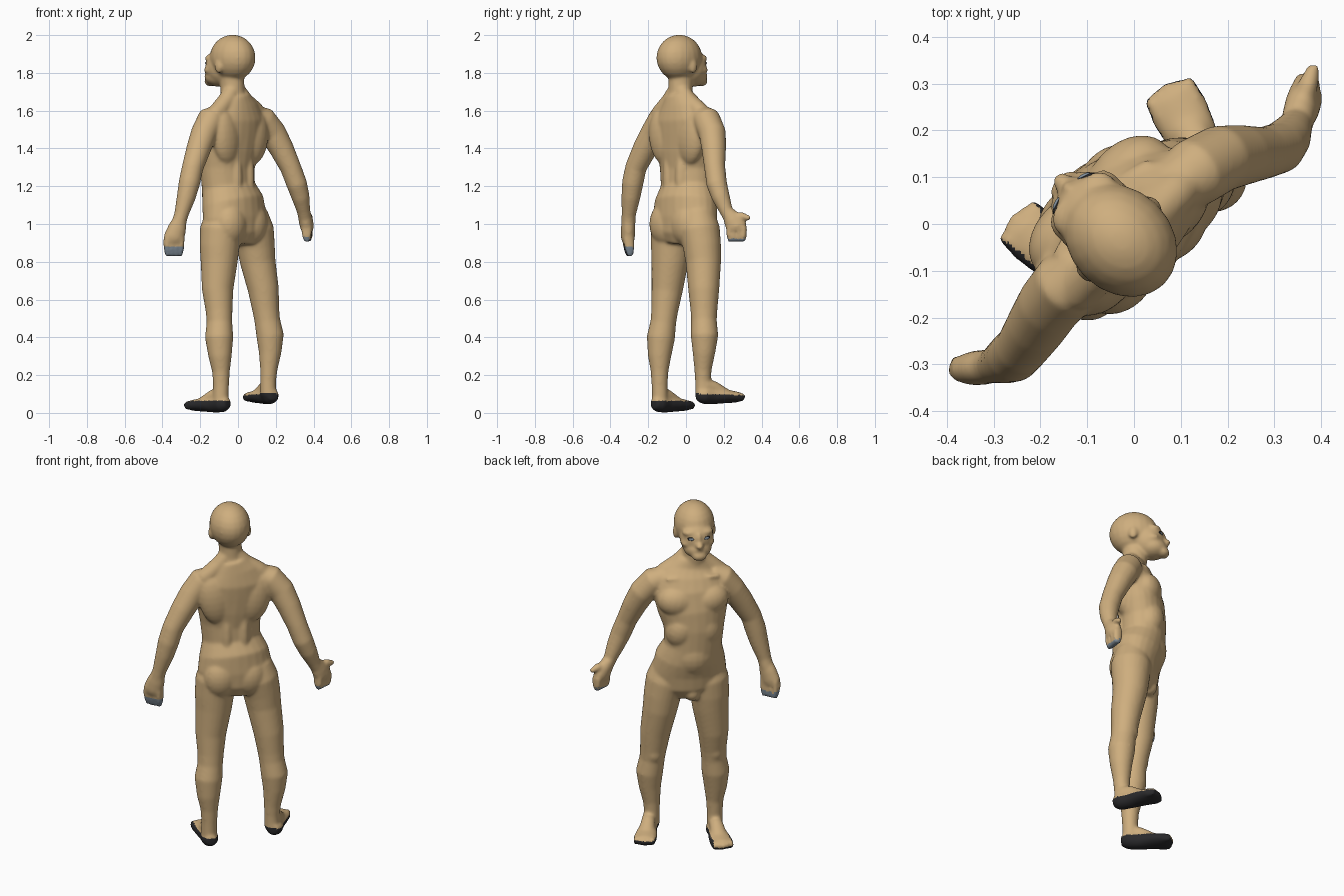
import bpy, bmesh, math
from mathutils import Vector, Matrix

LEFT = Vector((-1, -1, 0)).normalized()    # figure's own left
FWD = Vector((-1, 1, 0)).normalized()      # direction the figure faces
UP = Vector((0, 0, 1))


def P(u, d, z):
    """Body coordinates (left, forward, up) to world."""
    return LEFT * u + FWD * d + UP * z


def mat(name, rgb):
    m = bpy.data.materials.new(name)
    m.diffuse_color = (*rgb, 1)
    return m


skin = mat("tan skin", (0.62, 0.425, 0.21))
dark = mat("dark sole", (0.022, 0.022, 0.024))
grey = mat("blue grey", (0.22, 0.27, 0.32))

bm = bmesh.new()


def tube(rings, side=LEFT, n=24):
    """Closed loft through (centre, half width along side, half depth)."""
    loops = []
    for i, (c, a, b) in enumerate(rings):
        t = (rings[min(i + 1, len(rings) - 1)][0] - rings[max(i - 1, 0)][0]).normalized()
        s = (side - t * side.dot(t)).normalized()
        v = t.cross(s)
        loops.append([bm.verts.new(c + s * (a * math.cos(k * math.tau / n)) + v * (b * math.sin(k * math.tau / n)))
                      for k in range(n)])
    for p, q in zip(loops, loops[1:]):
        for k in range(n):
            bm.faces.new((p[k], p[(k + 1) % n], q[(k + 1) % n], q[k]))
    bm.faces.new(loops[0][::-1])
    bm.faces.new(loops[-1])


def limb(pts, side=LEFT):
    tube([(Vector(p[:3]), p[3], p[3]) for p in pts], side)


def blob(u, d, z, ru, rd, rz, tilt=0):
    """Ellipsoid muscle mass, tilted about the forward axis."""
    basis = Matrix((LEFT, FWD, UP)).transposed().to_4x4()
    m = (Matrix.Translation(P(u, d, z)) @ Matrix.Rotation(tilt, 4, FWD) @ basis
         @ Matrix.Diagonal((ru, rd, rz, 1)))
    bmesh.ops.create_uvsphere(bm, u_segments=20, v_segments=12, radius=1, matrix=m)


# torso and neck
tube([(P(u, d, z), a, b) for u, d, z, a, b in [
    (.02, .0, .89, .13, .09), (.015, .005, .95, .185, .122), (.015, .007, 1.03, .203, .13),
    (.02, .02, 1.12, .188, .14), (.03, .042, 1.2, .157, .125), (.035, .045, 1.3, .164, .125),
    (.03, .035, 1.4, .19, .128), (.02, .018, 1.5, .205, .12), (.02, -.002, 1.57, .19, .105),
    (.025, -.012, 1.63, .135, .08), (.035, -.01, 1.68, .085, .07)]])
tube([(P(.04, -.01, 1.6), .08, .07), (P(.04, 0, 1.7), .062, .066), (P(.045, .005, 1.82), .062, .068)])

# paired torso muscles
for s in (-1, 1):
    c = .025
    blob(c + s * .085, .075, 1.46, .11, .08, .09, s * .2)        # chest
    blob(c + s * .062, .085, 1.3, .088, .081, .11, s * .3)       # ribs
    blob(c + s * .105, -.04, 1.46, .09, .058, .15, s * -.15)     # shoulder blade
    blob(c + s * .045, -.03, 1.24, .042, .06, .2)                # back
    blob(c + s * .078, -.05, 1.0, .094, .078, .115)              # buttock
    limb([(*P(u, -.015, z), r) for u, z, r in                    # neck slope
          ((c + .015 + s * .015, 1.71, .045), (c + .01 + s * .07, 1.65, .047),
           (c + s * .13, 1.605, .048), (c + s * .17, 1.575, .045))], FWD)
    limb([(*P(c + s * a, d, 1.6 - a * .1), .013) for a, d in     # collar bone
          ((.03, .066), (.09, .08), (.14, .066))], UP)
blob(.025, .07, 1.14, .12, .103, .13)                            # belly
blob(.02, .075, .915, .045, .05, .05)

# legs
limb([(-.075, -.065, 1.06, .09), (-.09, -.075, .97, .112), (-.098, -.08, .88, .106), (-.1, -.085, .8, .098),
      (-.108, -.1, .65, .083), (-.1, -.113, .54, .071), (-.098, -.12, .48, .068), (-.1, -.133, .4, .075),
      (-.095, -.14, .3, .062), (-.09, -.14, .22, .047), (-.09, -.14, .14, .042), (-.092, -.138, .05, .042)])
limb([(.065, .06, 1.06, .09), (.08, .07, .97, .11), (.095, .085, .88, .101), (.105, .092, .8, .094),
      (.135, .094, .65, .082), (.148, .095, .54, .071), (.155, .095, .49, .068), (.17, .098, .41, .073),
      (.17, .095, .32, .06), (.163, .09, .23, .046), (.16, .09, .17, .042), (.16, .092, .09, .042)])
blob(.155, .022, .53, .048, .042, .06)    # kneecaps
blob(-.172, -.005, .53, .048, .042, .06)


def foot(heel, toe, base):
    """Foot with instep and toes from heel to toe on the plan."""
    h, t = Vector((*heel, 0)), Vector((*toe, 0))
    side = (t - h).cross(UP).normalized()
    at = lambda f, z: h.lerp(t, f) + UP * (base + z)
    tube([(at(f, z), a, b) for f, z, a, b in [
        (-.1, .045, .027, .028), (.06, .045, .047, .045), (.3, .042, .046, .044),
        (.6, .042, .058, .039), (.85, .038, .064, .032), (1.0, .037, .056, .028)]], side)
    tube([(at(.1, .1), .034, .037), (at(.35, .085), .038, .037), (at(.7, .05), .044, .027)], side)
    for k in range(5):
        o = side * (-.046 + k * .023)
        tube([(at(.85, .038) + o, .014, .026), (at(1.07 - abs(k - 2) * .02, .036) + o, .013, .023),
              (at(1.13 - abs(k - 2) * .025, .034) + o, .008, .015)], side, 10)


foot((-.07, -.155), (-.24, -.002), .003)
foot((.18, .078), (.08, .275), .047)

# arms
limb([(-.1, -.09, 1.57, .062), (-.145, -.13, 1.55, .074), (-.18, -.172, 1.48, .07), (-.208, -.217, 1.4, .065),
      (-.24, -.265, 1.3, .057), (-.257, -.282, 1.22, .057), (-.275, -.292, 1.14, .05),
      (-.3, -.303, 1.05, .038), (-.315, -.305, 1.0, .038)])
limb([(.08, .075, 1.57, .062), (.13, .11, 1.55, .074), (.185, .14, 1.48, .072), (.23, .147, 1.4, .065),
      (.278, .152, 1.3, .056), (.312, .163, 1.21, .055), (.332, .185, 1.14, .048),
      (.347, .213, 1.07, .036), (.355, .235, 1.03, .036)])


def hand(wrist, knuckle, tip, thumb, side):
    """Palm, four fingers and a thumb."""
    w, k, t, th = map(Vector, (wrist, knuckle, tip, thumb))
    side = Vector(side).normalized()
    tube([(w, .036, .034), (w.lerp(k, .5), .049, .038), (k, .056, .037), (k.lerp(t, .25), .048, .032)], side)
    for i in range(4):
        o = side * (-.039 + i * .026)
        tube([(k + o, .017, .03), (k.lerp(t, .6) + o, .0155, .027), (t + o * .85, .012, .017)], side, 10)
    tube([(w.lerp(k, .25), .024, .024), (w.lerp(th, .65), .023, .023), (th, .014, .014)], side, 10)


hand((-.305, -.305, 1.03), (-.338, -.308, .93), (-.34, -.298, .83), (-.39, -.315, .89), (1, .1, 0))
hand((.35, .225, 1.06), (.366, .268, .985), (.368, .268, .906), (.386, .34, 1.03), (.1, 1, 0))

# head
C = .045
blob(C, -.005, 1.88, .11, .133, .122)
blob(C, .07, 1.83, .092, .092, .1)           # face
blob(C, .095, 1.782, .078, .08, .056)        # jaw
blob(C, .155, 1.755, .042, .032, .028)       # chin
blob(C, .16, 1.818, .023, .034, .022)        # nose
blob(C, .145, 1.848, .016, .024, .04)        # nose bridge
blob(C, .152, 1.792, .036, .026, .009)       # lips
blob(C, .154, 1.774, .032, .024, .009)
for s in (-1, 1):
    blob(C + s * .04, .105, 1.88, .045, .04, .022, s * -.1)    # brow
    blob(C + s * .056, .1, 1.815, .036, .04, .026)             # cheekbone
    blob(C + s * .1, -.0, 1.835, .017, .026, .038)             # ear

bmesh.ops.recalc_face_normals(bm, faces=bm.faces)
me = bpy.data.meshes.new("body")
bm.to_mesh(me)
bm.free()
body = bpy.data.objects.new("body", me)
bpy.context.collection.objects.link(body)
bpy.context.view_layer.objects.active = body
body.select_set(True)

# fuse the masses into one smooth skin
r = body.modifiers.new("fuse", 'REMESH')
r.mode = 'VOXEL'
r.voxel_size = .0068
sm = body.modifiers.new("soften", 'SMOOTH')
sm.factor = .5
sm.iterations = 16
for name in ("fuse", "soften"):
    bpy.ops.object.modifier_apply(modifier=name)
bpy.ops.object.shade_smooth()

# dark soles and grey finger tips
me = body.data
me.materials.clear()
for m in (skin, dark, grey):
    me.materials.append(m)
for f in me.polygons:
    c, n = f.center, f.normal
    left = c.dot(LEFT) > 0
    f.material_index = 0
    if c.z < (.064 - .03 * max(0, n.dot(FWD)) if left else .108 - .04 * max(0, n.z)):
        f.material_index = 1
    elif abs(c.dot(LEFT)) > .36 and c.z < (.88 if left else .935) and n.z < (-.05 if left else -.3):
        f.material_index = 2
    elif c.dot(LEFT) > .36 and c.z < .86 and c.x < -.34:
        f.material_index = 2

# eyes set against the face
bpy.context.view_layer.update()
for s, label in ((-1, "right"), (1, "left")):
    hit, loc, nrm, _ = body.ray_cast(P(C + s * .042, .6, 1.852), -FWD)
    if not hit:
        loc = P(C + s * .042, .13, 1.852)
    for part, m, size, off in (("eye_rim", dark, .021, -.003), ("eye", grey, .015, .001)):
        eb = bmesh.new()
        basis = Matrix((LEFT, FWD, UP)).transposed().to_4x4()
        bmesh.ops.create_uvsphere(eb, u_segments=16, v_segments=10, radius=1, matrix=Matrix.Translation(
            loc + FWD * off) @ Matrix.Rotation(s * .35, 4, UP) @ basis
            @ Matrix.Diagonal((size, .005, size * .5, 1)))
        em = bpy.data.meshes.new(f"{label}_{part}")
        eb.to_mesh(em)
        eb.free()
        em.materials.append(m)
        em.shade_smooth()
        bpy.context.collection.objects.link(bpy.data.objects.new(f"{label}_{part}", em))
